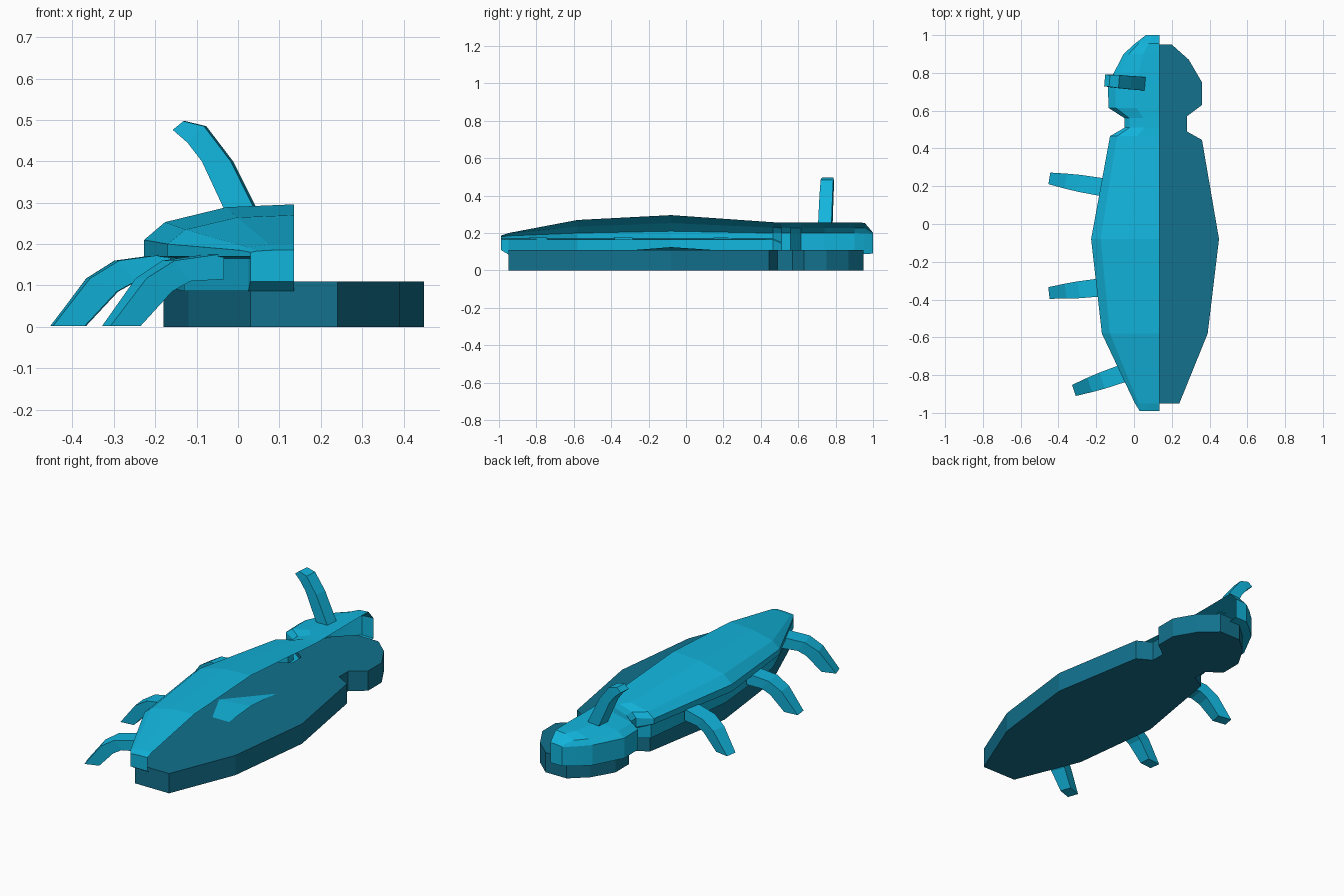
import bpy
import bmesh
from mathutils import Vector

if "Cube" in bpy.data.objects:
    bpy.data.objects.remove(bpy.data.objects["Cube"], do_unlink=True)

CX = 0.135  # symmetry line of the beetle


def material(name, color):
    m = bpy.data.materials.new(name)
    m.use_nodes = True
    m.diffuse_color = color
    m.node_tree.nodes["Principled BSDF"].inputs["Base Color"].default_value = color
    return m


SHELL = material("bright_blue", (0.006, 0.46, 0.72, 1))
BASE = material("dark_teal", (0.006, 0.165, 0.27, 1))


def finish(bm, name, mat):
    bmesh.ops.recalc_face_normals(bm, faces=bm.faces[:])
    mesh = bpy.data.meshes.new(name)
    bm.to_mesh(mesh)
    bm.free()
    mesh.materials.append(mat)
    ob = bpy.data.objects.new(name, mesh)
    bpy.context.collection.objects.link(ob)
    return ob


def loft(name, rings, mat, closed=True, caps=True):
    """Skin a list of cross-sections with flat faces."""
    bm = bmesh.new()
    rows = [[bm.verts.new(p) for p in ring] for ring in rings]
    n = len(rows[0])
    for a, b in zip(rows, rows[1:]):
        for i in range(n if closed else n - 1):
            j = (i + 1) % n
            bm.faces.new((a[i], a[j], b[j], b[i]))
    if caps:
        bm.faces.new(rows[0])
        bm.faces.new(rows[-1])
    return finish(bm, name, mat)


# Base plate: symmetric beetle outline, (half width, y)
outline = [(0.105, -0.95), (0.255, -0.58), (0.315, -0.08), (0.225, 0.445),
           (0.145, 0.49), (0.145, 0.57), (0.225, 0.63), (0.225, 0.75),
           (0.155, 0.87), (0.065, 0.95)]
loop = [(CX + w, y) for w, y in outline] + [(CX - w, y) for w, y in reversed(outline)]
loft("base_plate", [[(x, y, z) for x, y in loop] for z in (0, 0.11)], BASE)

# Half body: y, rim half width, lower half width, top z, rim z, rim underside z, floor z
stations = [
    (-0.99, 0.105, 0.105, 0.186, 0.180, 0.17, 0.110),
    (-0.95, 0.130, 0.110, 0.200, 0.185, 0.17, 0.086),
    (-0.58, 0.305, 0.265, 0.270, 0.200, 0.17, 0.086),
    (-0.08, 0.362, 0.325, 0.296, 0.210, 0.17, 0.100),
    (0.465, 0.262, 0.245, 0.258, 0.200, 0.17, 0.088),
    (0.51, 0.185, 0.185, 0.256, 0.200, 0.15, 0.088),
    (0.56, 0.185, 0.185, 0.256, 0.200, 0.15, 0.088),
    (0.615, 0.270, 0.270, 0.256, 0.200, 0.15, 0.088),
    (0.74, 0.273, 0.273, 0.256, 0.200, 0.15, 0.088),
    (0.90, 0.190, 0.190, 0.256, 0.200, 0.15, 0.088),
    (0.955, 0.130, 0.130, 0.255, 0.198, 0.15, 0.088),
    (1.00, 0.072, 0.072, 0.202, 0.195, 0.15, 0.090),
]
rings = []
for y, w, low, top, rim, under, floor in stations:
    drop = top - rim
    belly = 0.125 if y == -0.08 else floor
    section = [(0, top), (w * 0.45, top - 0.08 * drop), (w * 0.86, rim + 0.5 * drop),
               (w, rim), (w, under), (low, under - 0.005), (low, floor), (0, belly)]
    rings.append([(CX - u, y, z) for u, z in section])
loft("body_half", rings, SHELL, closed=False)


# Limbs: bent four-sided bars, given as upper and lower edge points along a direction
def limb(name, start, end, upper, lower, widths):
    start = Vector((*start, 0))
    way = (Vector((*end, 0)) - start).normalized()
    side = Vector((-way.y, way.x, 0))
    sections = []
    for (u1, z1), (u2, z2), w in zip(upper, lower, widths):
        hi = start + way * u1 + Vector((0, 0, z1))
        lo = start + way * u2 + Vector((0, 0, z2))
        sections.append([hi - side * w, hi + side * w, lo + side * w, lo - side * w])
    return loft(name, sections, SHELL)


leg_upper = [(0, 0.177), (0.125, 0.160), (0.195, 0.117), (0.284, 0.002)]
leg_lower = [(0, 0.115), (0.085, 0.110), (0.130, 0.085), (0.207, 0.002)]
leg_widths = (0.048, 0.045, 0.04, 0.031)
for name, start, end in (("front_leg", (-0.05, -0.788), (-0.315, -0.88)),
                         ("middle_leg", (-0.168, -0.335), (-0.45, -0.365)),
                         ("back_leg", (-0.168, 0.195), (-0.45, 0.242))):
    limb(name, start, end, leg_upper, leg_lower, leg_widths)

# Curved horn on the head
limb("horn", (0.06, 0.742), (-0.155, 0.76),
     [(0, 0.25), (0.075, 0.40), (0.14, 0.485), (0.19, 0.497)],
     [(0.075, 0.25), (0.145, 0.40), (0.18, 0.445), (0.216, 0.476)],
     (0.036, 0.035, 0.034, 0.031))
